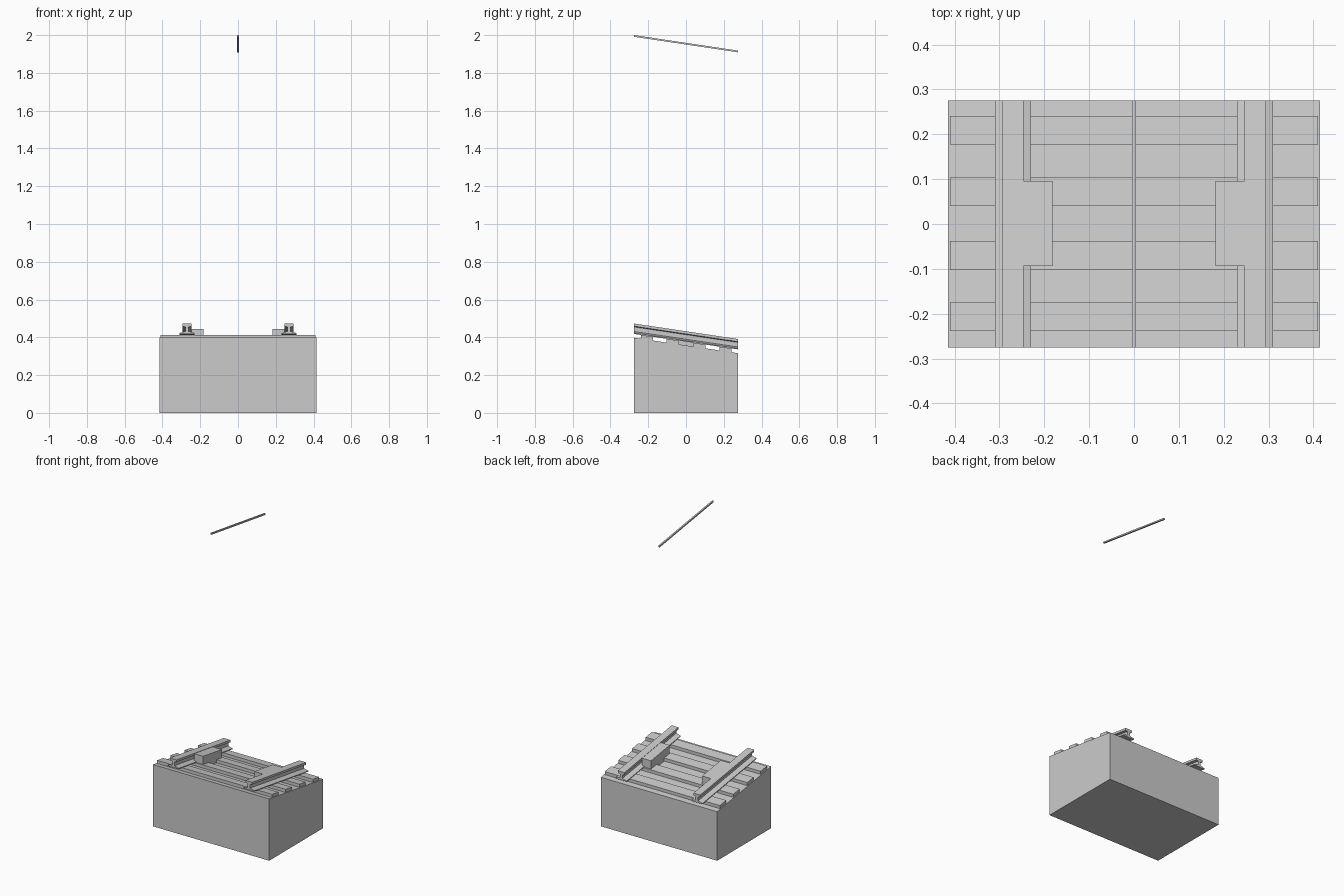
import bpy, bmesh

if "Cube" in bpy.data.objects:
    bpy.data.objects.remove(bpy.data.objects["Cube"])

SLOPE = 0.149      # drop in z per unit of y
HALF = 0.275       # half depth of the whole section


def sloped_prism(name, profile, y0, y1, flat_below=None):
    """Extrude an (x, z) profile along y, with z following the slope.
    z is given at the front edge; points below flat_below stay level."""
    bm = bmesh.new()
    rings = []
    for y in (y0, y1):
        drop = SLOPE * (y + HALF)
        ring = []
        for x, z in profile:
            level = flat_below is not None and z < flat_below
            ring.append(bm.verts.new((x, y, z if level else z - drop)))
        rings.append(ring)
    a, b = rings
    n = len(profile)
    bm.faces.new(a)
    bm.faces.new(b[::-1])
    for i in range(n):
        j = (i + 1) % n
        bm.faces.new((a[i], b[i], b[j], a[j]))
    bmesh.ops.recalc_face_normals(bm, faces=bm.faces)
    me = bpy.data.meshes.new(name)
    bm.to_mesh(me)
    bm.free()
    ob = bpy.data.objects.new(name, me)
    bpy.context.collection.objects.link(ob)
    return ob


def rect(x0, x1, z0, z1):
    return [(x0, z0), (x1, z0), (x1, z1), (x0, z1)]


# Solid base with a ramped top
sloped_prism("base", rect(-0.415, 0.415, 0.0, 0.398), -HALF, HALF, 0.1)

# Four cross ties
for i, y in enumerate((-0.207, -0.07, 0.072, 0.209)):
    sloped_prism(f"tie_{i + 1}", rect(-0.41, 0.41, 0.396, 0.418),
                 y - 0.032, y + 0.032)

# Rail half profile: (half width, height), foot to head
half_rail = [(0.04, 0.418), (0.04, 0.423), (0.009, 0.431),
             (0.009, 0.455), (0.024, 0.459), (0.024, 0.473)]

for side, label in ((-1, "left"), (1, "right")):
    c = side * 0.27
    profile = [(c + w, z) for w, z in half_rail]
    profile += [(c - w, z) for w, z in reversed(half_rail)]
    sloped_prism(f"rail_{label}", profile, -HALF, HALF)
    # Block against the inner side of the rail
    sloped_prism(f"inner_block_{label}",
                 rect(side * 0.182, side * 0.247, 0.397, 0.471),
                 -0.094, 0.096)

# Thin overhead wire
sloped_prism("overhead_wire", rect(-0.005, 0.005, 1.991, 2.0), -HALF, HALF)
